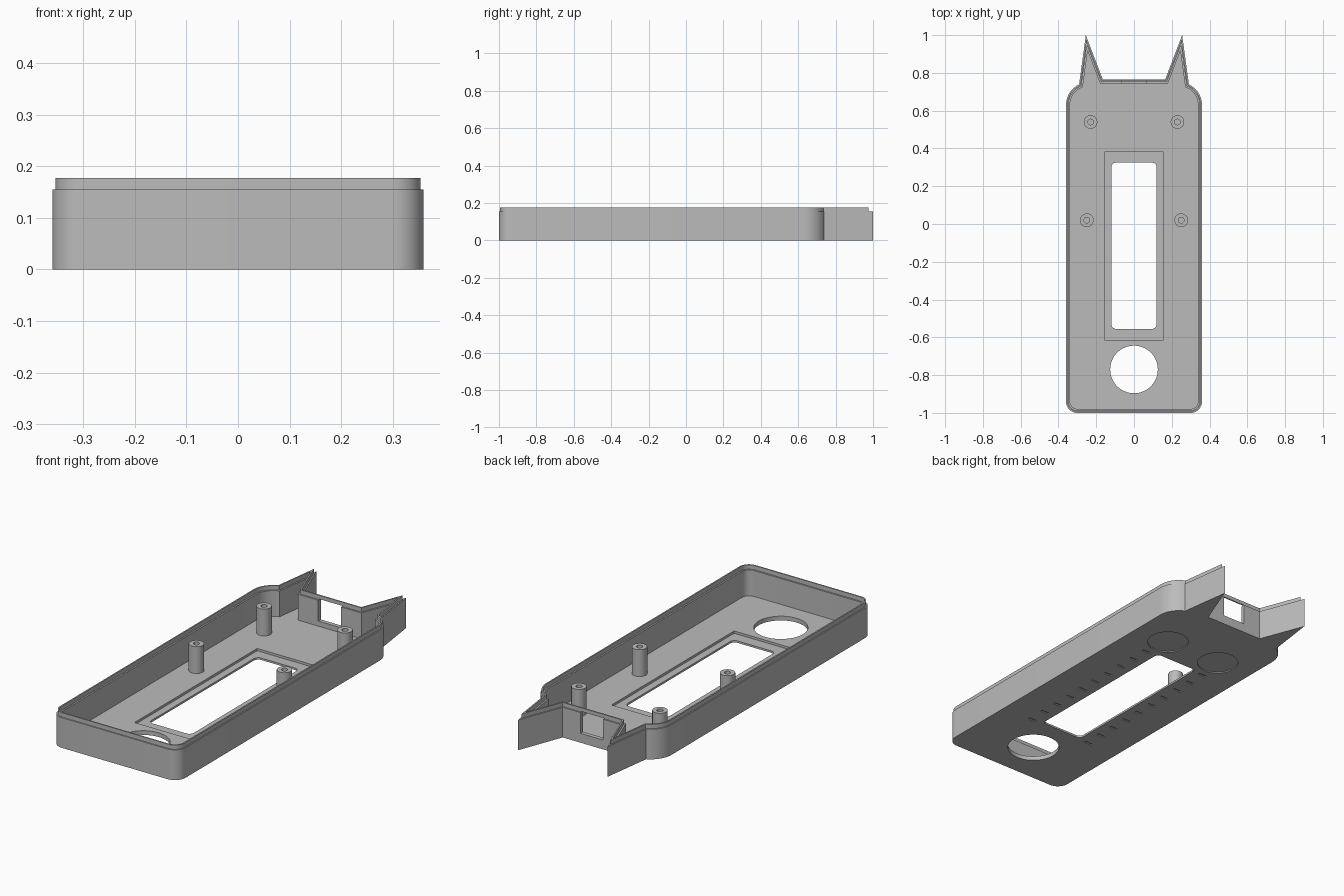
import bpy
import bmesh
from math import cos, sin, radians
from mathutils import Vector

if "Cube" in bpy.data.objects:
    bpy.data.objects.remove(bpy.data.objects["Cube"])

grey = bpy.data.materials.new("plain_grey")
grey.use_nodes = True
colour = (0.5, 0.5, 0.5, 1)
grey.diffuse_color = colour
grey.node_tree.nodes["Principled BSDF"].inputs["Base Color"].default_value = colour

FLOOR, STEP, RIM = 0.022, 0.155, 0.177


def arc(cx, cy, r, start, end, n=10):
    angles = [radians(start + (end - start) * i / n) for i in range(n + 1)]
    return [Vector((cx + r * cos(a), cy + r * sin(a))) for a in angles]


def circle(cx, cy, r, n=48):
    return arc(cx, cy, r, 0, 360, n)[:-1]


def rectangle(x0, x1, y0, y1, r=0.0):
    if r == 0:
        return [Vector(p) for p in ((x0, y0), (x1, y0), (x1, y1), (x0, y1))]
    return (arc(x1 - r, y0 + r, r, -90, 0) + arc(x1 - r, y1 - r, r, 0, 90)
            + arc(x0 + r, y1 - r, r, 90, 180) + arc(x0 + r, y0 + r, r, 180, 270))


def inset(points, d):
    """Move a counter-clockwise outline inward with mitred corners."""
    result = []
    for i, p in enumerate(points):
        a = (p - points[i - 1]).normalized()
        b = (points[(i + 1) % len(points)] - p).normalized()
        n1, n2 = Vector((-a.y, a.x)), Vector((-b.y, b.x))
        result.append(p + (n1 + n2) * (d / (1 + n1.dot(n2))))
    return result


def loft(name, sections):
    """Skin a stack of (outline, height) sections and cap both ends."""
    bm = bmesh.new()
    rings = [[bm.verts.new((p.x, p.y, z)) for p in pts] for pts, z in sections]
    for low, high in zip(rings, rings[1:]):
        for i in range(len(low)):
            j = (i + 1) % len(low)
            bm.faces.new((low[i], low[j], high[j], high[i]))
    bm.faces.new(rings[0][::-1])
    bm.faces.new(rings[-1])
    bmesh.ops.recalc_face_normals(bm, faces=bm.faces)
    mesh = bpy.data.meshes.new(name)
    bm.to_mesh(mesh)
    bm.free()
    mesh.materials.append(grey)
    obj = bpy.data.objects.new(name, mesh)
    bpy.context.collection.objects.link(obj)
    return obj


def activate(obj):
    bpy.ops.object.select_all(action='DESELECT')
    obj.select_set(True)
    bpy.context.view_layer.objects.active = obj


def cut(obj, outline, z0, z1):
    cutter = loft("cutter", [(outline, z0), (outline, z1)])
    mod = obj.modifiers.new("cut", 'BOOLEAN')
    mod.operation = 'DIFFERENCE'
    mod.solver = 'EXACT'
    mod.object = cutter
    activate(obj)
    bpy.ops.object.modifier_apply(modifier=mod.name)
    bpy.data.objects.remove(cutter)


# Case outline: rounded front corners, rounded shoulders, two pointed ears
half = (arc(0.30, -0.94, 0.06, -90, 0) + arc(0.24, 0.63, 0.12, 0, 65)
        + [Vector((0.255, 1.0)), Vector((0.165, 0.765))])
outline = half + [Vector((-p.x, p.y)) for p in reversed(half)]

# Tray with stepped lip around the top of its wall
profile = [(0, 0), (0, STEP), (0.006, STEP), (0.006, RIM), (0.013, RIM),
           (0.013, STEP), (0.021, STEP), (0.021, FLOOR)]
case = loft("case_tray", [(inset(outline, d), z) for d, z in profile])

# Display recess and window, round button hole
cut(case, rectangle(-0.157, 0.157, -0.615, 0.38), 0.01, 0.05)
cut(case, rectangle(-0.12, 0.12, -0.555, 0.325, 0.025), -0.05, 0.05)
cut(case, circle(0, -0.77, 0.126, 64), -0.05, 0.05)

# Connector port in the back wall
cut(case, rectangle(-0.065, 0.065, 0.72, 0.8), 0.048, 0.158)

# Shallow marks engraved in the underside
for side in (-1, 1):
    cut(case, circle(side * 0.16, 0.45, 0.1), -0.02, 0.005)
    for i in range(10):
        y = -0.565 + i * 0.097
        cut(case, rectangle(side * 0.18 - 0.022, side * 0.18 + 0.022,
                            y - 0.006, y + 0.006), -0.02, 0.005)

# Hollow screw posts
posts = []
for label, x, y in (("back", 0.23, 0.54), ("middle", 0.25, 0.02)):
    for side_name, side in (("left", 1), ("right", -1)):
        sections = [(0.036, FLOOR - 0.006), (0.036, 0.16), (0.015, 0.16), (0.015, 0.04)]
        posts.append(loft(f"{label}_{side_name}_screw_post",
                          [(circle(side * x, y, r, 32), z) for r, z in sections]))

for obj in [case] + posts:
    activate(obj)
    bpy.ops.object.shade_smooth_by_angle(angle=radians(30))
